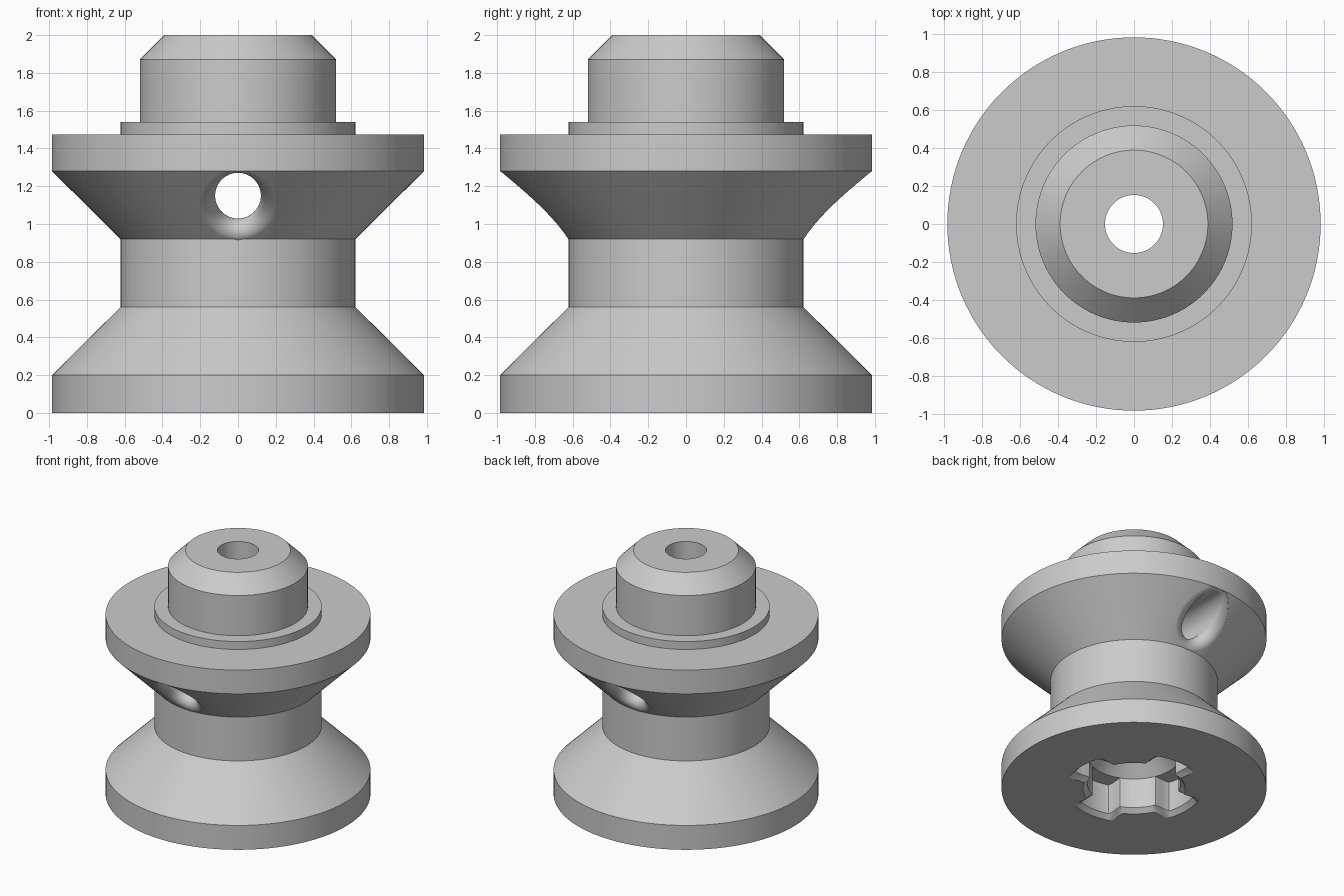
import bpy, bmesh
from math import sin, cos, tan, pi, sqrt, acos, radians

if "Cube" in bpy.data.objects:
    bpy.data.objects.remove(bpy.data.objects["Cube"], do_unlink=True)

grey = bpy.data.materials.new("plain grey")
grey.use_nodes = True
colour = (0.6, 0.6, 0.6, 1)
grey.diffuse_color = colour
grey.node_tree.nodes["Principled BSDF"].inputs["Base Color"].default_value = colour


def loft(name, rings):
    """Skin a closed solid through equal-sized rings of points."""
    bm = bmesh.new()
    loops = [[bm.verts.new(p) for p in ring] for ring in rings]
    n = len(loops[0])
    for a, b in zip(loops, loops[1:]):
        for i in range(n):
            j = (i + 1) % n
            bm.faces.new((a[i], a[j], b[j], b[i]))
    bm.faces.new(loops[0][::-1])
    bm.faces.new(loops[-1])
    bmesh.ops.recalc_face_normals(bm, faces=bm.faces)
    mesh = bpy.data.meshes.new(name)
    bm.to_mesh(mesh)
    bm.free()
    mesh.materials.append(grey)
    obj = bpy.data.objects.new(name, mesh)
    bpy.context.collection.objects.link(obj)
    return obj


def ring(radius, z, n=128):
    """Horizontal ring; radius is a number or a function of the angle."""
    r = radius if callable(radius) else lambda a: radius
    return [(r(a) * cos(a), r(a) * sin(a), z)
            for a in (2 * pi * i / n for i in range(n))]


# Spool body: two flanges, neck, collar and chamfered stub
profile = [(.985, 0), (.985, .2), (.622, .56), (.622, .92), (.985, 1.28),
           (.985, 1.475), (.622, 1.475), (.622, 1.54), (.52, 1.54),
           (.52, 1.87), (.39, 2)]
body = loft("spool_body", [ring(r, z) for r, z in profile])

# Axial bore with a conical lead-in above the socket
bore = loft("bore_cutter", [ring(r, z) for r, z in
            [(.345, -.1), (.345, .28), (.153, .472), (.153, 2.1)]])

# Four-lobed socket with a chamfered mouth
CORE, TIP = .345, .475


def socket_outline(grow):
    def radius(a):
        off = abs((a + pi / 4) % (pi / 2) - pi / 4)
        t = min(1, max(0, (radians(23) - off + grow / TIP) / radians(7)))
        return CORE + grow + (TIP - CORE) * t * t * (3 - 2 * t)
    return radius


socket = loft("socket_cutter", [ring(socket_outline(g), z, 240) for g, z in
              [(.035, -.1), (.035, 0), (0, .035), (0, .28)]])

# Cross hole whose mouths are rounded over into the upper cone
HOLE, HEIGHT, ROUND, APEX, SIDES = .121, 1.15, .066, .299, 64


def mouth_section(a):
    """Rounded wall points (distance from hole axis, y) at angle a."""
    x, z = HOLE * sin(a), HEIGHT + HOLE * cos(a)
    y = sqrt((z - APEX) ** 2 - x * x)
    slope = ((z - APEX) * cos(a) - x * sin(a)) / y
    length = sqrt(1 + slope * slope)
    turn = acos(slope / length)
    reach = ROUND * tan(turn / 2)
    if cos(a) > 0:
        reach = min(reach, (1.277 - z) * length / max(cos(a), .01))
    end_r = HOLE + reach / length
    ex, ez = end_r * sin(a), HEIGHT + end_r * cos(a)
    end_y = sqrt((ez - APEX) ** 2 - ex * ex) + .002
    points, w = [], cos(turn / 2)
    for k in range(11):
        t = k / 10
        b0, b1, b2 = (1 - t) ** 2, 2 * w * t * (1 - t), t * t
        s = b0 + b1 + b2
        points.append((((b0 + b1) * HOLE + b2 * end_r) / s,
                       (b0 * (y - reach) + b1 * y + b2 * end_y) / s))
    return points + [(end_r, 1.2)]


angles = [2 * pi * i / SIDES for i in range(SIDES)]
sections = [mouth_section(a) for a in angles]


def mouth_ring(k, side):
    return [(s[k][0] * sin(a), side * s[k][1], HEIGHT + s[k][0] * cos(a))
            for a, s in zip(angles, sections)]


count = len(sections[0])
cross = loft("cross_hole_cutter",
             [mouth_ring(k, -1) for k in reversed(range(count))]
             + [mouth_ring(k, 1) for k in range(count)])

# Cut every opening, then discard the cutters
bpy.context.view_layer.objects.active = body
for cutter in (bore, socket, cross):
    cutter.hide_render = True
    mod = body.modifiers.new(cutter.name, 'BOOLEAN')
    mod.operation = 'DIFFERENCE'
    mod.solver = 'EXACT'
    mod.object = cutter
    bpy.ops.object.modifier_apply(modifier=mod.name)
    bpy.data.objects.remove(cutter, do_unlink=True)

for obj in bpy.context.selected_objects:
    obj.select_set(False)
body.select_set(True)
bpy.ops.object.shade_smooth_by_angle(angle=radians(28))
